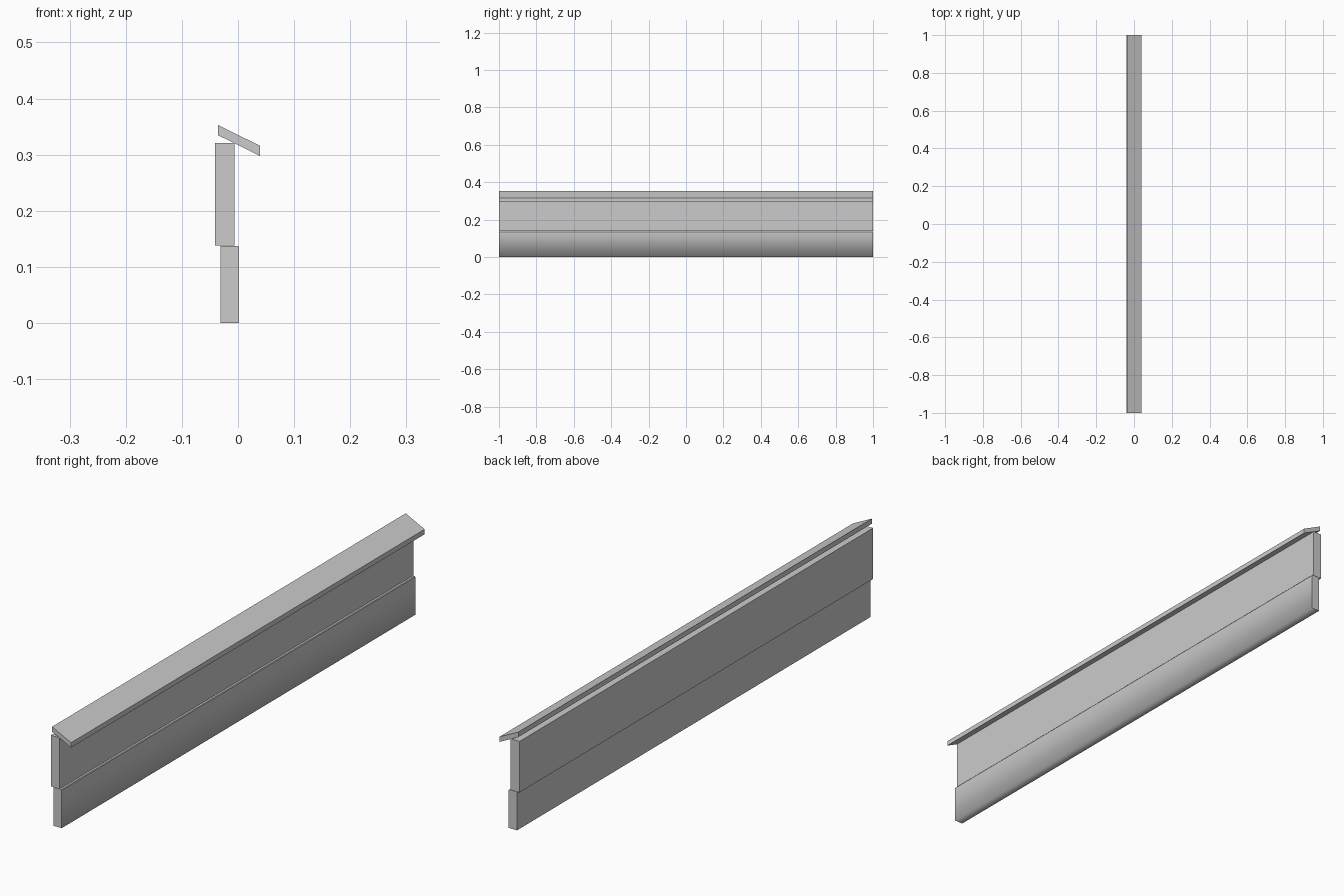
import bpy, bmesh

if "Cube" in bpy.data.objects:
    bpy.data.objects.remove(bpy.data.objects["Cube"])


def extrude_profile(name, pts, smooth_edge=None):
    """Extrude an x/z outline along y from -1 to 1."""
    mesh = bpy.data.meshes.new(name)
    bm = bmesh.new()
    face = bm.faces.new([bm.verts.new((x, -1, z)) for x, z in pts])
    ext = bmesh.ops.extrude_face_region(bm, geom=[face], use_keep_orig=True)
    moved = [g for g in ext["geom"] if isinstance(g, bmesh.types.BMVert)]
    bmesh.ops.translate(bm, verts=moved, vec=(0, 2, 0))
    bmesh.ops.recalc_face_normals(bm, faces=bm.faces)
    if smooth_edge:
        for f in bm.faces:
            f.smooth = True
        for e in bm.edges:
            e.smooth = all(abs(v.co.x - smooth_edge[0]) < 1e-4 and
                           abs(v.co.z - smooth_edge[1]) < 1e-4 for v in e.verts)
    bm.to_mesh(mesh)
    bm.free()
    obj = bpy.data.objects.new(name, mesh)
    bpy.context.collection.objects.link(obj)
    return obj


# Lower board, slightly eased top edge, softly shaded along its foot
extrude_profile("lower_board",
                [(-0.031, 0), (0.002, 0), (0.002, 0.135), (0, 0.1375), (-0.031, 0.1375)],
                smooth_edge=(0.002, 0))

# Upper board, set back above the lower one
extrude_profile("upper_board",
                [(-0.041, 0.1385), (-0.006, 0.1385), (-0.006, 0.321), (-0.041, 0.321)])

# Sloping cap with plumb-cut edges
extrude_profile("sloping_cap",
                [(-0.036, 0.335), (0.039, 0.298), (0.039, 0.316), (-0.036, 0.353)])
